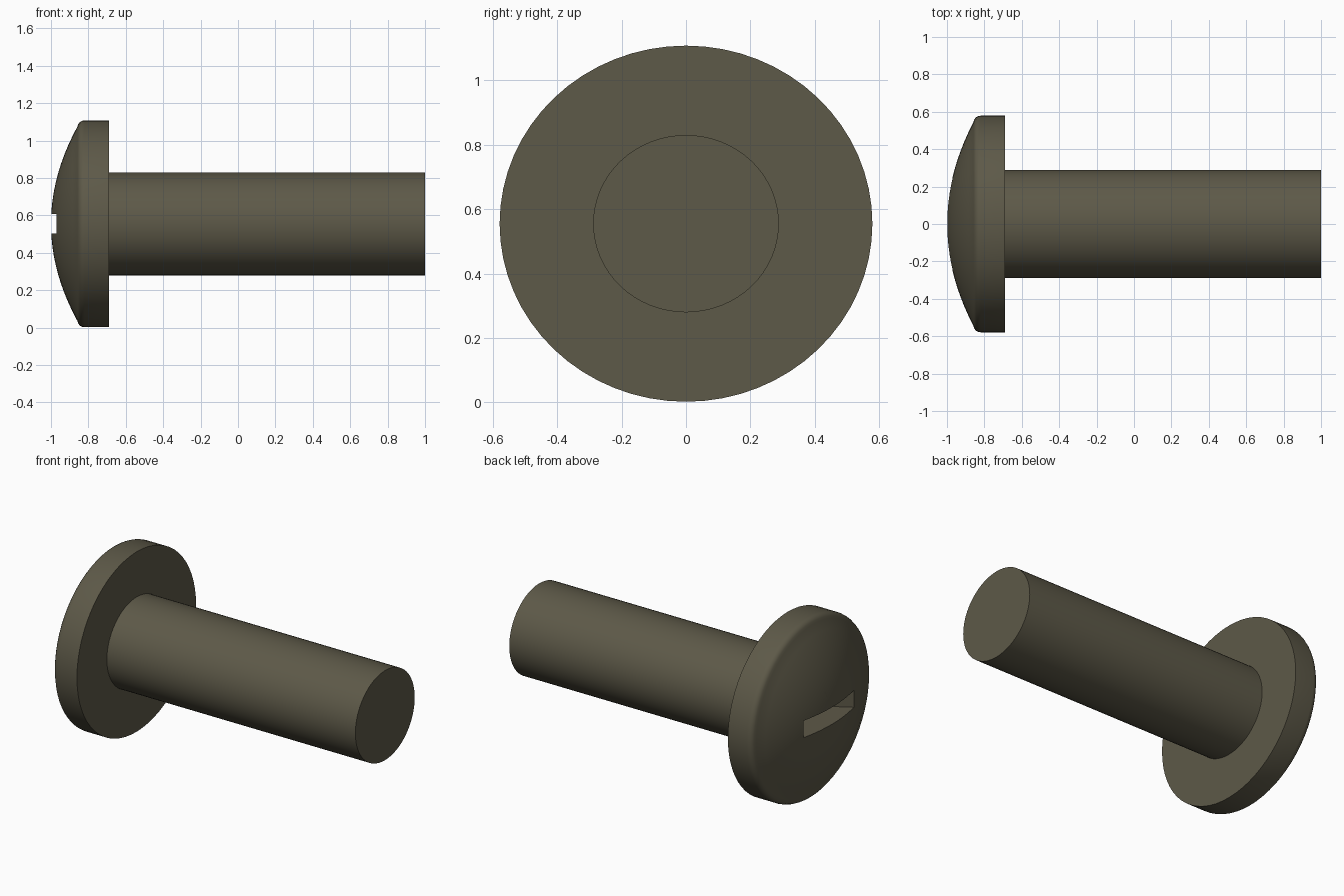
import bpy, bmesh, math

if "Cube" in bpy.data.objects:
    bpy.data.objects.remove(bpy.data.objects["Cube"])

CZ, RY, RZ = 0.555, 0.579, 0.553   # axis height and slightly oval head radii
SIDES = 64

steel = bpy.data.materials.new("dark_steel")
steel.diffuse_color = (0.11, 0.10, 0.065, 1)
steel.use_nodes = True
steel.node_tree.nodes["Principled BSDF"].inputs["Base Color"].default_value = steel.diffuse_color


def make_object(name, bm):
    bmesh.ops.recalc_face_normals(bm, faces=bm.faces)
    mesh = bpy.data.meshes.new(name)
    bm.to_mesh(mesh)
    bm.free()
    ob = bpy.data.objects.new(name, mesh)
    bpy.context.collection.objects.link(ob)
    return ob


def lathe(name, profile):
    """Turn (x, relative radius) points around the x axis, capping both ends."""
    bm = bmesh.new()
    rings = []
    for x, r in profile:
        rings.append([bm.verts.new((x, RY * r * math.cos(2 * math.pi * i / SIDES),
                                    CZ + RZ * r * math.sin(2 * math.pi * i / SIDES)))
                      for i in range(SIDES)])
    for a, b in zip(rings, rings[1:]):
        for i in range(SIDES):
            j = (i + 1) % SIDES
            bm.faces.new((a[i], a[j], b[j], b[i]))
    bm.faces.new(rings[0])
    bm.faces.new(rings[-1])
    ob = make_object(name, bm)
    ob.data.materials.append(steel)
    return ob


def recess_cutter(name, along_y):
    """Slot block whose ends taper inwards with depth."""
    bm = bmesh.new()
    bmesh.ops.create_cube(bm, size=2)
    for v in bm.verts:
        deep = v.co.x > 0
        length = v.co.y * (0.10 if deep else 0.32)
        width = v.co.z * 0.052
        y, z = (length, width) if along_y else (width, length)
        v.co = (-0.72 if deep else -1.1, y, CZ + z)
    return make_object(name, bm)


# Domed head with a rounded rim
dome = [(-1 + 0.16 * r * r, r) for r in [0.04 + 0.09 * i for i in range(11)]]
rim = [(-0.854, 0.965), (-0.845, 0.985), (-0.832, 0.997), (-0.82, 1.0), (-0.69, 1.0)]
head = lathe("head", dome + rim)

# Cross recess
for along_y in (True, False):
    cutter = recess_cutter("recess_cutter", along_y)
    cutter.hide_render = True
    mod = head.modifiers.new("recess", 'BOOLEAN')
    mod.operation, mod.solver, mod.object = 'DIFFERENCE', 'EXACT', cutter
    bpy.context.view_layer.objects.active = head
    bpy.ops.object.modifier_apply(modifier=mod.name)
    bpy.data.objects.remove(cutter)

# Plain shank
shank = lathe("shank", [(-0.70, 0.498), (1.0, 0.498)])

# Smooth curved surfaces, crisp edges
bpy.ops.object.select_all(action='DESELECT')
for ob in (head, shank):
    ob.select_set(True)
bpy.context.view_layer.objects.active = head
bpy.ops.object.shade_smooth_by_angle(angle=math.radians(30))
